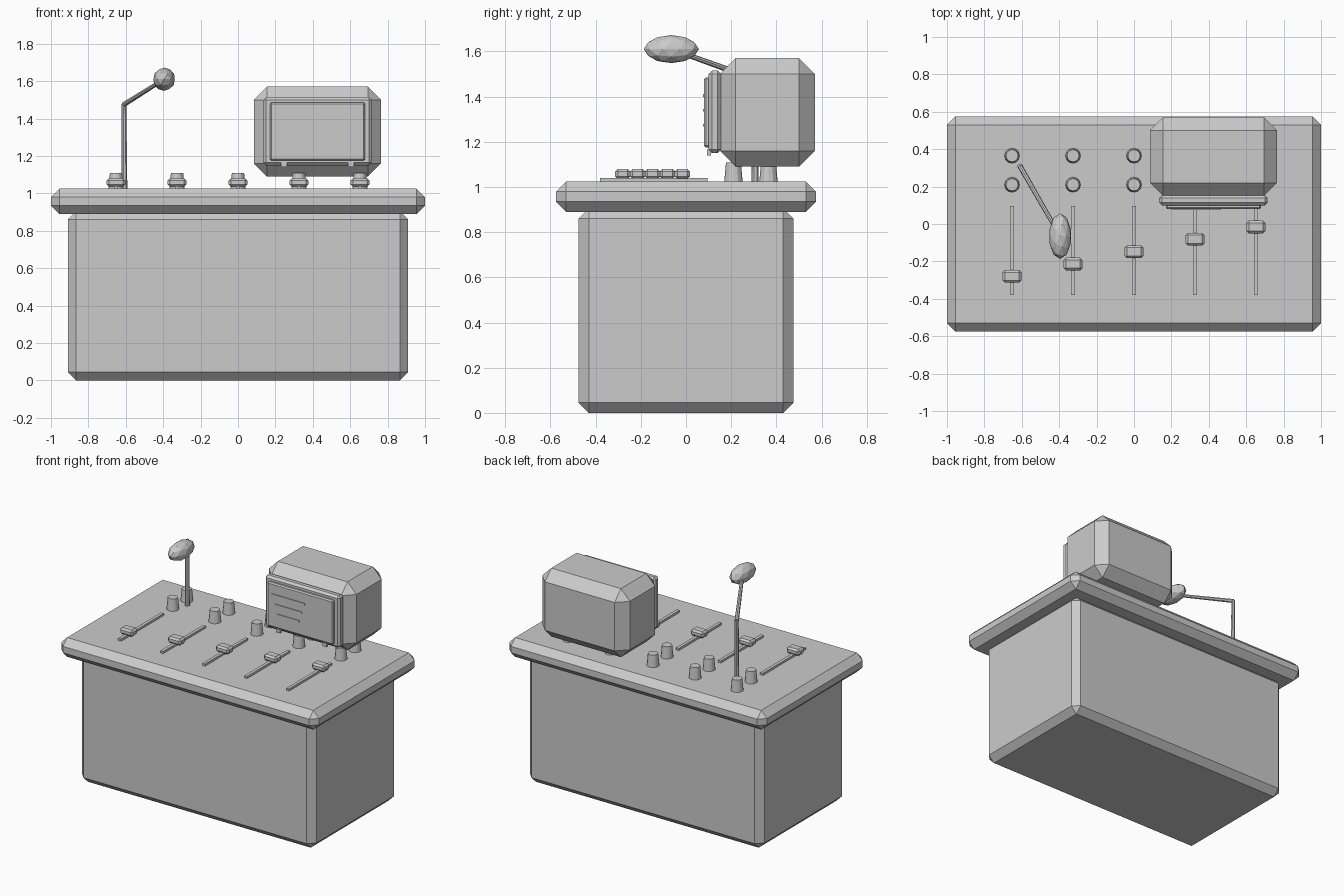
import bpy
import bmesh
from mathutils import Vector, Matrix

cube = bpy.data.objects.get("Cube")
if cube:
    bpy.data.objects.remove(cube, do_unlink=True)

grey = bpy.data.materials.new("plain grey")
grey.use_nodes = True
COLOUR = (0.6, 0.6, 0.6, 1)
grey.diffuse_color = COLOUR
grey.node_tree.nodes["Principled BSDF"].inputs["Base Color"].default_value = COLOUR


def add_object(name, bm):
    mesh = bpy.data.meshes.new(name)
    bm.to_mesh(mesh)
    bm.free()
    mesh.materials.append(grey)
    obj = bpy.data.objects.new(name, mesh)
    bpy.context.collection.objects.link(obj)
    return obj


def box(name, low, high, chamfer=0):
    """Box between two corners, with flat chamfered edges."""
    low, high = Vector(low), Vector(high)
    bm = bmesh.new()
    bmesh.ops.create_cube(bm, size=1)
    bmesh.ops.scale(bm, vec=high - low, verts=bm.verts)
    bmesh.ops.translate(bm, vec=(low + high) / 2, verts=bm.verts)
    if chamfer:
        bmesh.ops.bevel(bm, geom=bm.edges[:], offset=chamfer, segments=1,
                        affect='EDGES', profile=0.5)
    return add_object(name, bm)


def rod(name, start, end, r1, r2, sides):
    """Faceted, optionally tapered cylinder between two points."""
    start, end = Vector(start), Vector(end)
    axis = end - start
    turn = axis.to_track_quat('Z', 'Y').to_matrix().to_4x4()
    bm = bmesh.new()
    bmesh.ops.create_cone(bm, cap_ends=True, segments=sides, radius1=r1, radius2=r2,
                          depth=axis.length,
                          matrix=Matrix.Translation((start + end) / 2) @ turn)
    return add_object(name, bm)


# Desk
DESK = 1.025
box("desk_body", (-0.91, -0.475, 0), (0.91, 0.475, 0.905), 0.045)
box("desk_top", (-1, -0.575, 0.89), (1, 0.575, DESK), 0.045)

# Five channels: a fader in its slot and two knobs each
for i in range(5):
    x = (i - 2) * 0.326
    y = -0.28 + i * 0.066
    box(f"fader_slot_{i + 1}", (x - 0.011, -0.38, DESK - 0.01), (x + 0.011, 0.095, 1.04))
    box(f"fader_cap_{i + 1}", (x - 0.05, y - 0.034, 1.035), (x + 0.05, y + 0.034, 1.08), 0.012)
    for row, ky in (("front", 0.21), ("back", 0.365)):
        rod(f"{row}_knob_{i + 1}", (x, ky, DESK - 0.005), (x, ky, 1.108), 0.041, 0.033, 12)

# Monitor with raised bezel, screen and text lines
box("monitor_case", (0.085, 0.15, 1.09), (0.765, 0.57, 1.57), 0.07)
box("monitor_bezel", (0.135, 0.1, 1.15), (0.715, 0.155, 1.515), 0.015)
box("monitor_screen", (0.17, 0.08, 1.175), (0.68, 0.11, 1.485), 0.008)
for i, (left, right) in enumerate(((0.2, 0.465), (0.23, 0.44), (0.25, 0.42))):
    z = 1.405 - i * 0.066
    box(f"screen_line_{i + 1}", (left, 0.075, z - 0.006), (right, 0.083, z + 0.006))
for side, x in (("right", 0.245), ("left", 0.605)):
    box(f"{side}_bezel_tab", (x - 0.016, 0.094, 1.14), (x + 0.016, 0.11, 1.165))

# Microphone on a bent arm
elbow = (-0.61, 0.31, 1.475)
head = (-0.395, -0.065, 1.61)
rod("microphone_pole", (-0.607, 0.305, DESK - 0.005), elbow, 0.016, 0.013, 8)
rod("microphone_arm", elbow, head, 0.014, 0.011, 8)
bm = bmesh.new()
bmesh.ops.create_icosphere(bm, subdivisions=2, radius=1)
bmesh.ops.scale(bm, vec=(0.06, 0.122, 0.062), verts=bm.verts)
bmesh.ops.translate(bm, vec=head, verts=bm.verts)
add_object("microphone_head", bm)
